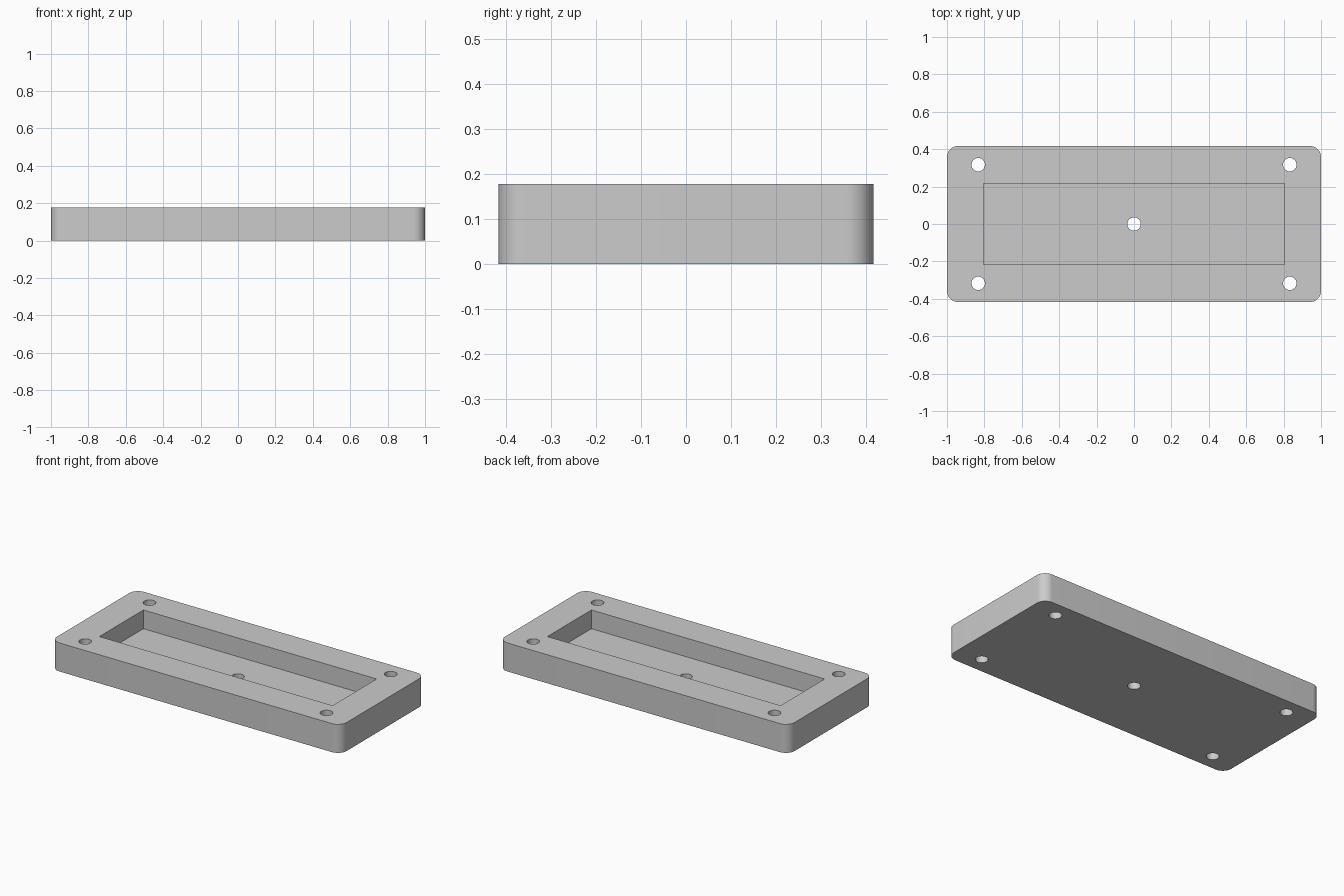
import bpy
import bmesh
from math import radians
from mathutils import Matrix, Vector

LENGTH, WIDTH, HEIGHT = 2.0, 0.834, 0.178
CORNER_RADIUS = 0.06
POCKET_LENGTH, POCKET_WIDTH, FLOOR = 1.61, 0.434, 0.061
HOLE_X, HOLE_Y, HOLE_RADIUS = 0.833, 0.317, 0.036

default_cube = bpy.data.objects.get("Cube")
if default_cube:
    bpy.data.objects.remove(default_cube, do_unlink=True)

# Plain grey finish
grey = bpy.data.materials.new("light_grey")
grey.use_nodes = True
grey.diffuse_color = (0.6, 0.6, 0.6, 1)
grey.node_tree.nodes["Principled BSDF"].inputs["Base Color"].default_value = (0.6, 0.6, 0.6, 1)


def make_object(name, bm):
    mesh = bpy.data.meshes.new(name)
    bm.to_mesh(mesh)
    bm.free()
    mesh.materials.append(grey)
    obj = bpy.data.objects.new(name, mesh)
    bpy.context.collection.objects.link(obj)
    return obj


def make_box(name, size, bottom, radius=0):
    """Box standing on a given height, with optional rounded vertical edges."""
    bm = bmesh.new()
    centre = Matrix.Translation((0, 0, bottom + size[2] / 2))
    bmesh.ops.create_cube(bm, size=1, matrix=centre @ Matrix.Diagonal((*size, 1)))
    if radius:
        upright = [e for e in bm.edges
                   if abs(e.verts[0].co.z - e.verts[1].co.z) > size[2] / 2]
        bmesh.ops.bevel(bm, geom=upright, offset=radius, segments=12,
                        profile=0.5, affect='EDGES')
    return make_object(name, bm)


def make_drill(name, positions):
    """Set of vertical cylinders that pass right through the plate."""
    bm = bmesh.new()
    for x, y in positions:
        bmesh.ops.create_cone(bm, cap_ends=True, segments=48, radius1=HOLE_RADIUS,
                              radius2=HOLE_RADIUS, depth=HEIGHT * 2,
                              matrix=Matrix.Translation(Vector((x, y, HEIGHT / 2))))
    return make_object(name, bm)


def cut(target, cutter):
    cutter.hide_render = True
    mod = target.modifiers.new(cutter.name, 'BOOLEAN')
    mod.operation = 'DIFFERENCE'
    mod.solver = 'EXACT'
    mod.object = cutter
    bpy.context.view_layer.objects.active = target
    bpy.ops.object.modifier_apply(modifier=mod.name)
    bpy.data.objects.remove(cutter, do_unlink=True)


# Plate with rounded corners
plate = make_box("mounting_plate", (LENGTH, WIDTH, HEIGHT), 0, CORNER_RADIUS)

# Rectangular pocket, open at the top
cut(plate, make_box("pocket_cutter", (POCKET_LENGTH, POCKET_WIDTH, HEIGHT), FLOOR))

# Four corner holes and one centre hole
holes = [(sx * HOLE_X, sy * HOLE_Y) for sx in (-1, 1) for sy in (-1, 1)] + [(0, 0)]
cut(plate, make_drill("hole_cutter", holes))

# Smooth the round walls, keep the rims sharp
bpy.ops.object.select_all(action='DESELECT')
plate.select_set(True)
bpy.context.view_layer.objects.active = plate
bpy.ops.object.shade_smooth_by_angle(angle=radians(30))
